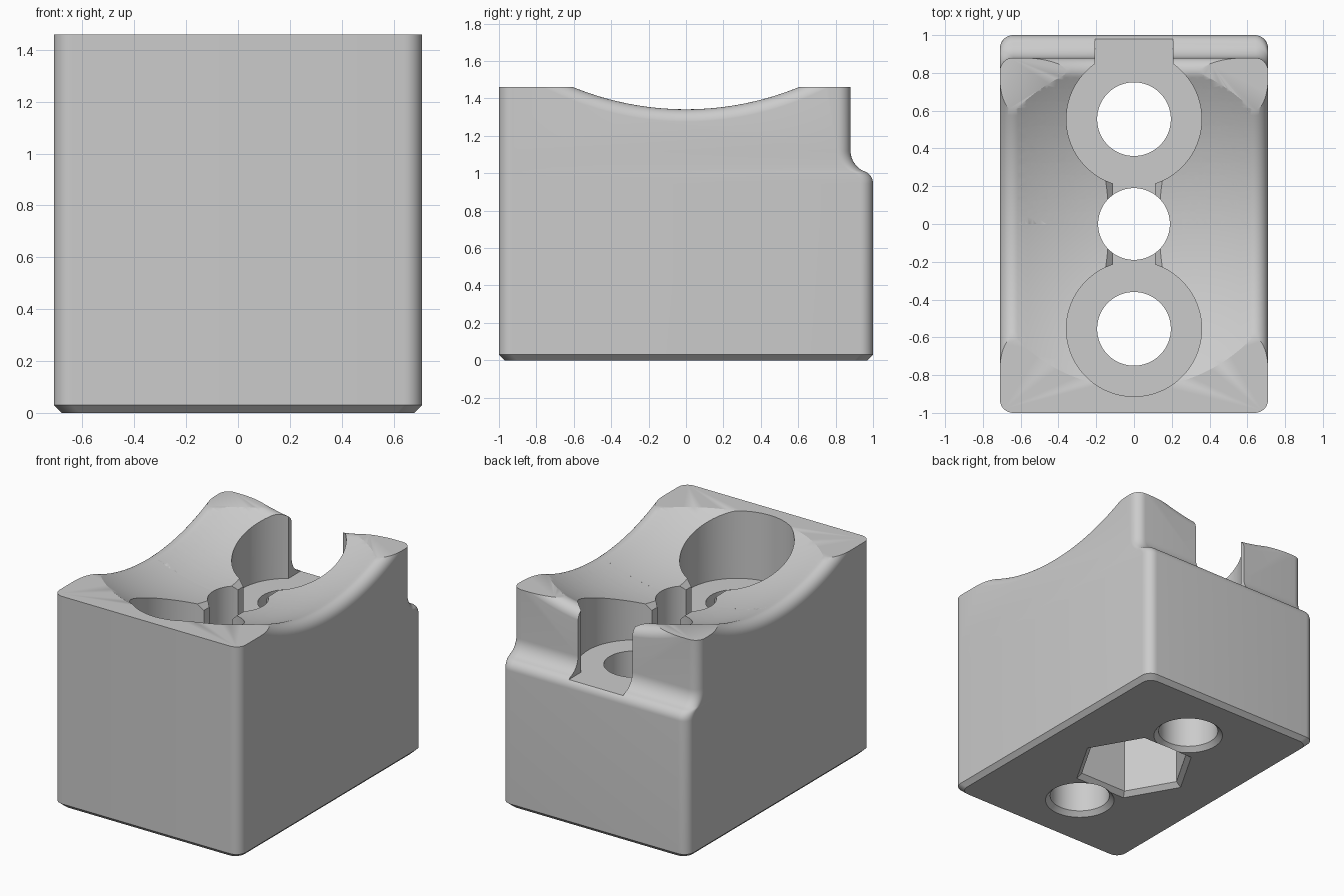
import bpy, bmesh
from math import sin, cos, asin, sqrt, pi, radians
from mathutils import Matrix, Vector

default = bpy.data.objects.get("Cube")
if default:
    bpy.data.objects.remove(default, do_unlink=True)

W, H, ROUND = 0.71, 1.46, 0.07          # half width, height, edge rounding
BOWL_R, BOWL_Z = 1.714, 2.937           # sphere that hollows the top
BORE_Y, FLOOR = 0.555, 0.995            # counterbore position and floor


def loft(name, rings, axis_closed=False):
    """Skin a list of equal-length point rings; cap the ends."""
    bm = bmesh.new()
    rows = [[bm.verts.new(p) for p in ring] for ring in rings]
    n = len(rows[0])
    for a, b in zip(rows, rows[1:]):
        for i in range(n):
            j = (i + 1) % n
            bm.faces.new((a[i], a[j], b[j], b[i]))
    bm.faces.new(rows[0][::-1])
    bm.faces.new(rows[-1])
    bmesh.ops.recalc_face_normals(bm, faces=bm.faces)
    mesh = bpy.data.meshes.new(name)
    bm.to_mesh(mesh)
    bm.free()
    obj = bpy.data.objects.new(name, mesh)
    bpy.context.collection.objects.link(obj)
    return obj


def section(z, back, inset=0.0):
    """Rounded rectangle at height z."""
    x, front, r = W - inset, -1 + inset, ROUND
    corners = [(x - r, back - r), (r - x, back - r), (r - x, front + r), (x - r, front + r)]
    return [(cx + r * cos(a), cy + r * sin(a), z)
            for k, (cx, cy) in enumerate(corners)
            for a in [(k + s / 8) * pi / 2 for s in range(9)]]


def turned(name, profile, y=0.0, sides=96, phase=0.0):
    """Upright turned shape from (radius, z) pairs."""
    return loft(name, [[(r * cos(a), y + r * sin(a), z)
                        for a in [phase + 2 * pi * i / sides for i in range(sides)]]
                       for r, z in profile])


def bowl(name, limit, both_ends):
    """Sphere whose rim rolls over a wall at distance limit; turned about x."""
    centre = limit - ROUND
    ring = sqrt((BOWL_R + ROUND) ** 2 - centre ** 2)
    tilt = asin(centre / (BOWL_R + ROUND))
    edge = BOWL_R * sin(tilt)
    half = [(edge * i / 12, sqrt(BOWL_R ** 2 - (edge * i / 12) ** 2)) for i in range(12)]
    for i in range(13):
        a = -tilt + (pi / 2 + tilt) * i / 12
        half.append((centre + ROUND * sin(a), ring - ROUND * cos(a)))
    half[-1] = (limit + 0.0005, ring)
    half.append((limit + 0.1, ring))
    profile = [(-x, r) for x, r in half[:0:-1]] + half if both_ends else half
    steps = 256
    return loft(name, [[(x, r * sin(2 * pi * i / steps), BOWL_Z - r * cos(2 * pi * i / steps))
                        for i in range(steps)] for x, r in profile])


# Body: stacked sections, chamfered foot, S-shaped step at the back
levels = [(0, 1 - 0.03, 0.03), (0.03, 1, 0)]
meet = asin(0.07 / 0.188)
for i in range(9):                       # convex lip
    a = (pi / 2 - meet) * i / 8
    levels.append((0.945 + 0.07 * sin(a), 0.93 + 0.07 * cos(a), 0))
for i in range(1, 11):                   # concave cove
    a = meet + (pi / 2 - meet) * i / 10
    levels.append((1.12 - 0.12 * cos(a), 1 - 0.12 * sin(a), 0))
levels.append((H, 0.88, 0))
body = loft("clamp_block", [section(*level) for level in levels])

# Cutters
cutters = [bowl("bowl_cutter", W, True)]
back_bowl = bowl("back_rim_cutter", 0.88, False)
back_bowl.data.transform(Matrix.Rotation(radians(90), 4, "Z"))
cutters.append(back_bowl)

for side in (-1, 1):
    cutters.append(turned("screw_hole_cutter",
                          [(0.256, -0.03), (0.195, 0.031), (0.195, 1.3)], side * BORE_Y))
    cutters.append(turned("counterbore_cutter", [(0.358, FLOOR), (0.358, 2)], side * BORE_Y))
cutters.append(turned("centre_hole_cutter", [(0.19, 0.3), (0.19, 2)]))
cutters.append(turned("nut_pocket_cutter",
                      [(0.435, -0.03), (0.365, 0.031), (0.365, 0.6)], sides=6))

# Link slot between the bores, with flared top edges
slot = [(0.11, FLOOR), (0.11, 1.205), (0.2, 1.295)]
outline = slot + [(-x, z) for x, z in reversed(slot)]
cutters.append(loft("link_slot_cutter", [[(x, y, z) for x, z in outline] for y in (-0.3, 0.3)]))

# Open slot through the back wall
gate = [(-0.207, FLOOR), (0.207, FLOOR), (0.207, 2), (-0.207, 2)]
cutters.append(loft("back_slot_cutter", [[(x, y, z) for x, z in gate] for y in (BORE_Y, 1.2)]))

for cutter in cutters:
    cutter.hide_render = True
    mod = body.modifiers.new(cutter.name, "BOOLEAN")
    mod.operation = "DIFFERENCE"
    mod.solver = "EXACT"
    mod.object = cutter

# Bake the cuts and drop the cutters
graph = bpy.context.evaluated_depsgraph_get()
baked = bpy.data.meshes.new_from_object(body.evaluated_get(graph))
body.modifiers.clear()
body.data = baked
for cutter in cutters:
    bpy.data.objects.remove(cutter, do_unlink=True)

# Grey finish
grey = bpy.data.materials.new("light_grey")
grey.use_nodes = True
colour = (0.6, 0.6, 0.6, 1)
grey.diffuse_color = colour
grey.node_tree.nodes["Principled BSDF"].inputs["Base Color"].default_value = colour
body.data.materials.clear()
body.data.materials.append(grey)

bpy.ops.object.select_all(action="DESELECT")
body.select_set(True)
bpy.context.view_layer.objects.active = body
bpy.ops.object.shade_smooth_by_angle(angle=radians(30))
